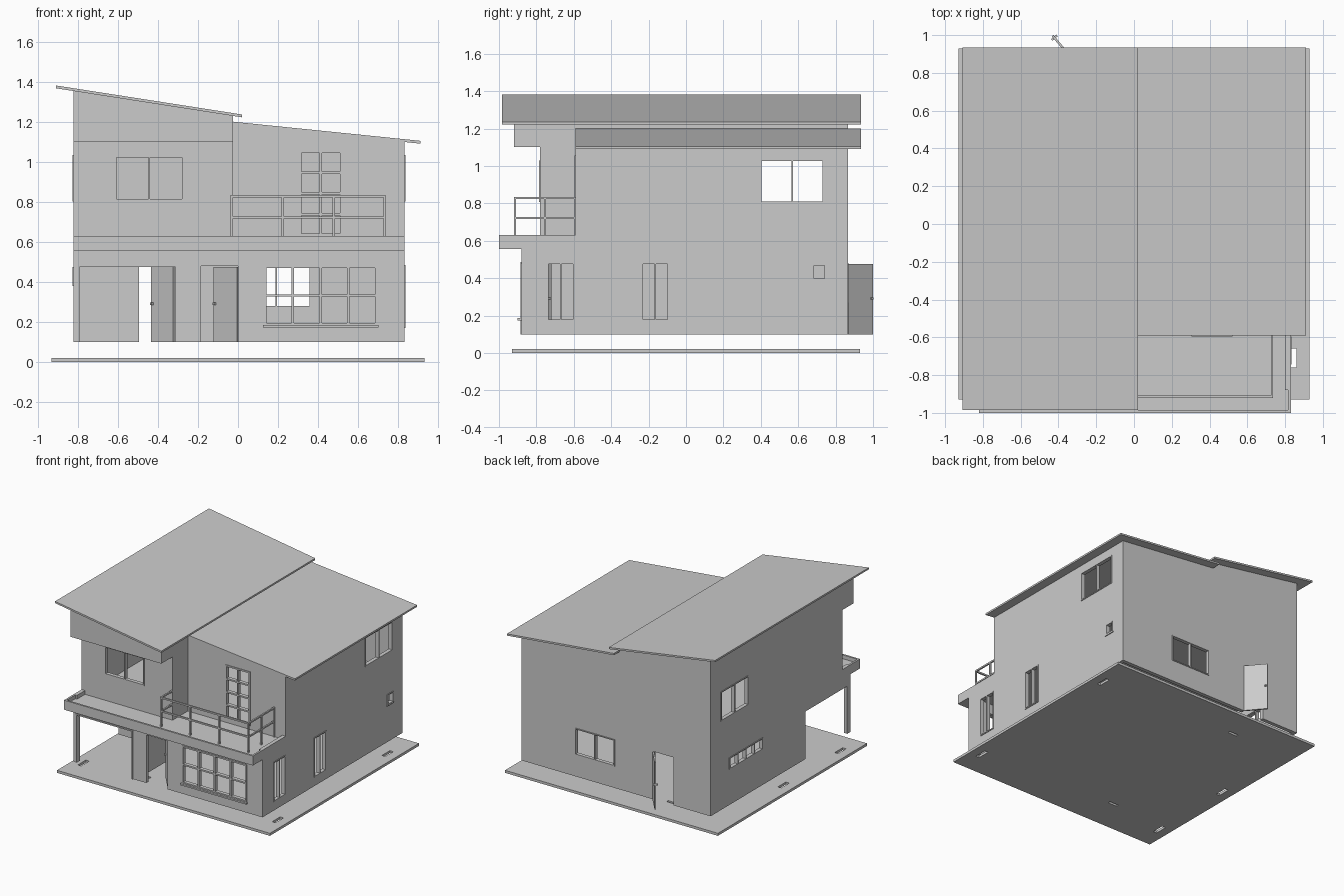
import bpy, bmesh, math

if "Cube" in bpy.data.objects:
    bpy.data.objects.remove(bpy.data.objects["Cube"])

mat = bpy.data.materials.new("plain light gray")
mat.diffuse_color = (0.6, 0.6, 0.6, 1)
mat.use_nodes = True
mat.node_tree.nodes["Principled BSDF"].inputs["Base Color"].default_value = mat.diffuse_color


def finish(name, bm):
    bmesh.ops.recalc_face_normals(bm, faces=bm.faces[:])
    me = bpy.data.meshes.new(name)
    bm.to_mesh(me)
    bm.free()
    me.materials.append(mat)
    ob = bpy.data.objects.new(name, me)
    bpy.context.collection.objects.link(ob)
    return ob


def place(axis, u, v, d):
    """Panel running along x, along y, or lying flat (z)."""
    return {'x': (u, d, v), 'y': (d, u, v), 'z': (u, v, d)}[axis]


def panel(name, axis, plane, depth, u0, u1, v0, v1, holes=()):
    """Flat panel with rectangular holes (u0, u1, v0, v1); v0/v1 may be functions of u."""
    lo = -9 if callable(v0) else v0
    hi = 9 if callable(v1) else v1
    us = sorted({u0, u1, *[h[0] for h in holes], *[h[1] for h in holes]})
    vs = sorted({lo, hi, *[h[2] for h in holes], *[h[3] for h in holes]})
    bm = bmesh.new()
    verts = {}

    def vert(u, v):
        if (u, v) not in verts:
            z = v0(u) if v == -9 else v1(u) if v == 9 else v
            verts[u, v] = bm.verts.new(place(axis, u, z, plane))
        return verts[u, v]

    for a, b in zip(us, us[1:]):
        for c, d in zip(vs, vs[1:]):
            mu, mv = (a + b) / 2, (c + d) / 2
            if any(h[0] < mu < h[1] and h[2] < mv < h[3] for h in holes):
                continue
            bm.faces.new([vert(a, c), vert(b, c), vert(b, d), vert(a, d)])
    ext = bmesh.ops.extrude_face_region(bm, geom=bm.faces[:], use_keep_orig=True)
    new = [g for g in ext['geom'] if isinstance(g, bmesh.types.BMVert)]
    bmesh.ops.translate(bm, verts=new, vec=place(axis, 0, 0, depth))
    return finish(name, bm)


def boxes(name, items):
    bm = bmesh.new()
    for x0, x1, y0, y1, z0, z1 in items:
        r = bmesh.ops.create_cube(bm, size=1)
        for v in r['verts']:
            v.co = (x0 + (v.co.x + .5) * (x1 - x0), y0 + (v.co.y + .5) * (y1 - y0),
                    z0 + (v.co.z + .5) * (z1 - z0))
    return finish(name, bm)


def window(name, axis, plane, hole, cols, rows=1, t=0.012, depth=0.03):
    """Open frame with glazing bars filling a wall hole."""
    u0, u1, v0, v1 = hole
    cells = []
    for i in range(cols):
        for j in range(rows):
            a, b = [u0 + (u1 - u0) * k / cols for k in (i, i + 1)]
            c, d = [v0 + (v1 - v0) * k / rows for k in (j, j + 1)]
            m = t / 2
            cells.append((a + m, b - m, c + m, d - m))
    panel(name, axis, plane, depth, u0 - t / 2, u1 + t / 2, v0 - t / 2, v1 + t / 2, cells)


def door(name, x, y, angle, width):
    ob = boxes(name, [(0, width, -.006, .006, .1, .475),
                      (width - .02, width - .008, -.018, .018, .285, .297)])
    ob.location = (x, y, 0)
    ob.rotation_euler.z = math.radians(angle)


def roof_left(x):      # underside of the high roof
    return 1.222 - .156 * (x - .02)


def roof_right(x):     # underside of the low roof
    return 1.186 - .102 * (x + .025)


T = .03                # wall thickness
L, R, F, B = -.82, .83, -.88, .865

# Ground slab with drain slots
panel("ground_slab", 'z', 0, .02, -.93, .93, -.93, .93,
      [(.83, .86, -.76, -.66), (.83, .86, .61, .71), (-.86, -.83, -.06, .04),
       (-.86, -.83, -.77, -.67), (-.40, -.32, .68, .70), (-.39, -.31, -.66, -.64)])

# Openings
carport = (-.79, -.305, .1, .475)
entry = (-.185, 0, .1, .48)
front_low = (.135, .69, .19, .475)
back_low = (.02, .36, .275, .478)
back_door = (-.495, -.32, .1, .478)
side_a = (-.74, -.6, .175, .48)
side_b = (-.235, -.095, .175, .48)
side_small = (.68, .745, .395, .472)
side_strip = (.22, .63, .385, .47)
side_up = (.40, .735, .805, 1.03)
front_up = (-.61, -.275, .81, 1.025)
balcony_door = (.31, .515, .635, 1.05)

# Ground floor walls
panel("lower_front_wall", 'x', F, T, L, R, .1, .56, [carport, entry, front_low])
panel("lower_right_wall", 'y', R, -T, F, B, .1, .63, [side_a, side_b, side_small])
panel("lower_left_wall", 'y', L, T, F, B, .1, .63,
      [(-.84, -.32, .1, .475), side_strip])
panel("lower_back_wall", 'x', B, -T, L, R, .1, .63, [back_low, back_door])
panel("carport_back_wall", 'x', -.32, T, L + T, -.305, .1, .56,
      [(-.495, -.32, .1, .478)])
panel("carport_side_wall", 'y', -.305, T, F + T, -.29, .1, .56)

# Upper floor slab and balcony parapet
boxes("upper_floor_slab", [(L + .01, R - .01, -.99, B - .01, .555, .6)])
boxes("balcony_parapet", [(L, R, -1, -.985, .555, .63),
                          (L, L + .015, -1, -.77, .555, .63),
                          (R - .015, R, -1, -.585, .555, .63)])

# Upper floor walls
panel("upper_left_front_wall", 'x', -.78, T, L, -.025, .6, 1.12, [front_up])
panel("upper_right_front_wall", 'x', -.59, T, -.025, R, .6, roof_right, [balcony_door])
panel("upper_right_wall", 'y', R, -T, -.59, B, .6, roof_right(R), [side_up])
panel("upper_left_wall", 'y', L, T, -.78, B, .6, roof_left(L), [side_up])
panel("upper_back_wall_left", 'x', B, -T, L, -.025, .6, roof_left)
panel("upper_back_wall_right", 'x', B, -T, -.025, R, .6, roof_right)
panel("upper_step_wall", 'y', -.025, -T, -.78, -.56, .6, 1.2)
panel("roof_step_wall", 'y', -.025, -T, -.78, B, 1.12, roof_left(-.025))

# Projecting gable box above the left front window
panel("front_gable", 'x', -.92, T, L, -.025, 1.1, roof_left)
panel("gable_left_side", 'y', L, T, -.92, -.78, 1.1, roof_left(L))
panel("gable_right_side", 'y', -.025, -T, -.92, -.75, 1.1, roof_left(-.025))
boxes("gable_soffit", [(L, -.025, -.92, -.77, 1.1, 1.12)])

# Roofs
panel("high_roof", 'x', -.985, 1.92, -.908, .02, roof_left,
      lambda x: roof_left(x) + .014)
panel("low_roof", 'x', -.59, 1.525, -.025, .91, roof_right,
      lambda x: roof_right(x) + .014)

# Window frames
window("front_lower_window", 'x', F - .005, front_low, 4, 2)
window("front_upper_window", 'x', -.785, front_up, 2, t=.008)
window("balcony_door_frame", 'x', -.595, balcony_door, 2, 4)
window("back_window", 'x', B - .025, back_low, 2, t=.008)
for nm, hole, cols in [("side_window_front", side_a, 2), ("side_window_middle", side_b, 2),
                       ("side_window_small", side_small, 1), ("side_window_upper", side_up, 2)]:
    window("right_" + nm, 'y', R - .025, hole, cols, t=.008)
window("left_side_window_upper", 'y', L - .005, side_up, 2, t=.008)
window("left_strip_window", 'y', L - .005, side_strip, 4, t=.008)
boxes("window_sills", [(.125, .70, F - .02, F + .01, .174, .186),
                       (R - .01, R + .006, .67, .755, .383, .392)])

# Trim around the carport opening
boxes("carport_trim", [(-.80, -.79, F - .006, F + T, .1, .485),
                       (-.312, -.30, F - .006, F + T, .1, .485),
                       (-.80, -.30, F - .006, F + T, .475, .485)])

# Open doors
door("front_door", 0, F + .015, 130, .185)
door("back_door", -.32, B, 130, .172)

# Balcony railing
W = .012
rail = []
for x in (-.031, .223, .477, .731):
    rail.append((x - W / 2, x + W / 2, -.92, -.92 + W, .6, .835))
for x, y in ((.731, -.76), (.731, -.6)):
    rail.append((x - W / 2, x + W / 2, y, y + W, .6, .835))
for z in (.823, .716):
    rail.append((-.037, .737, -.92, -.92 + W, z, z + W))
    rail.append((.725, .737, -.92, -.59, z, z + W))
    rail.append((-.037, -.025, -.92, -.78, z, z + W))
boxes("balcony_railing", rail)
